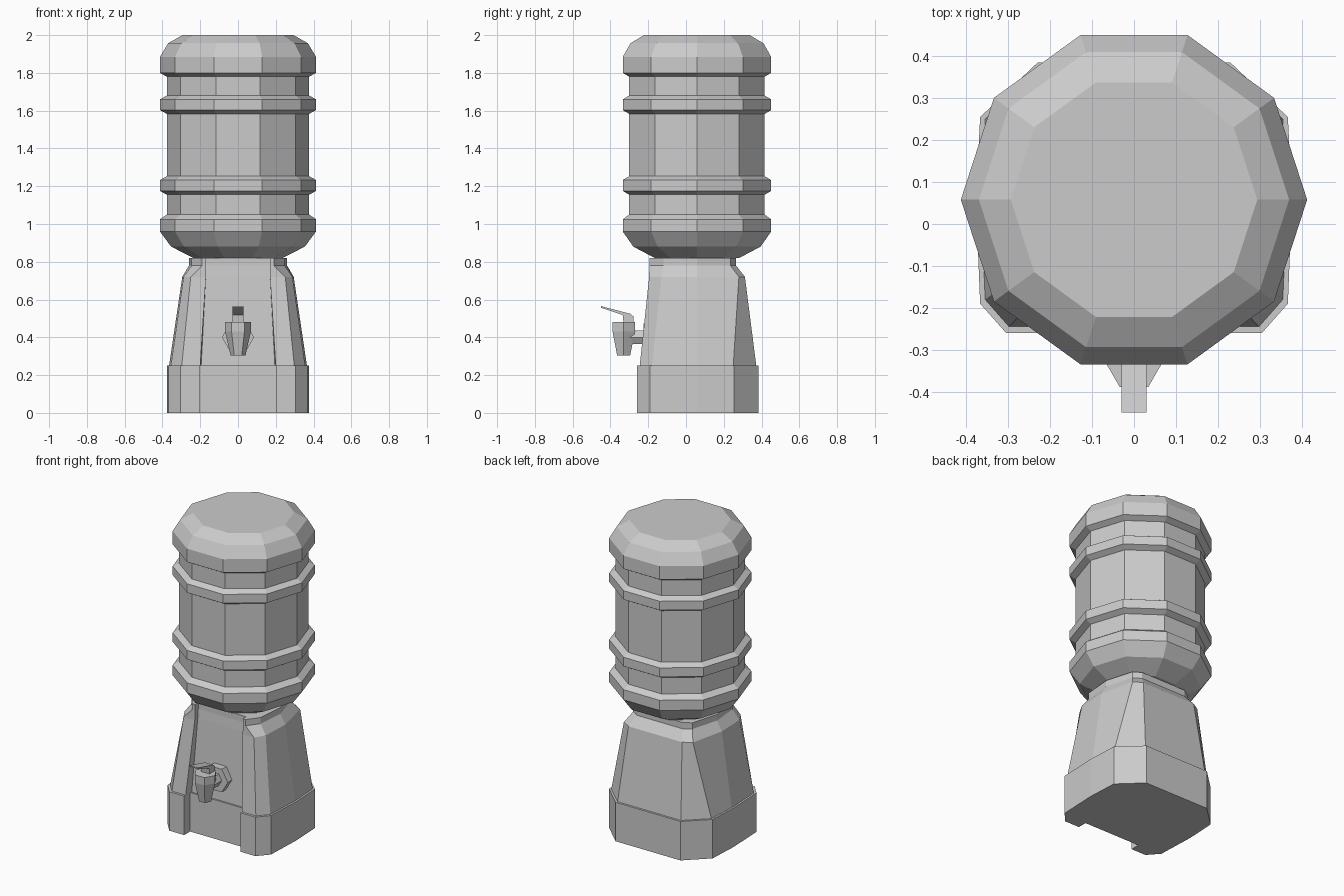
import bpy, bmesh, math

cube = bpy.data.objects.get("Cube")
if cube:
    bpy.data.objects.remove(cube, do_unlink=True)

grey = bpy.data.materials.new("plain_grey")
grey.use_nodes = True
grey.diffuse_color = (0.6, 0.6, 0.6, 1)
grey.node_tree.nodes["Principled BSDF"].inputs["Base Color"].default_value = (0.6, 0.6, 0.6, 1)


def loft(name, rings):
    """Skin a stack of closed rings of equal length and cap both ends."""
    bm = bmesh.new()
    loops = [[bm.verts.new(p) for p in ring] for ring in rings]
    n = len(loops[0])
    for low, high in zip(loops, loops[1:]):
        for i in range(n):
            j = (i + 1) % n
            bm.faces.new((low[i], low[j], high[j], high[i]))
    bm.faces.new(loops[0][::-1])
    bm.faces.new(loops[-1])
    bmesh.ops.recalc_face_normals(bm, faces=bm.faces)
    mesh = bpy.data.meshes.new(name)
    bm.to_mesh(mesh)
    bm.free()
    mesh.materials.append(grey)
    obj = bpy.data.objects.new(name, mesh)
    bpy.context.collection.objects.link(obj)
    return obj


def circle(sides, radius):
    return [(radius * math.cos(math.tau * i / sides),
             radius * math.sin(math.tau * i / sides)) for i in range(sides)]


def turned(name, sides, y, profile):
    """Upright faceted solid from (radius, height) pairs."""
    return loft(name, [[(a, y + b, z) for a, b in circle(sides, r)] for r, z in profile])


def mirrored(half, z):
    """Close a right-hand outline with its mirror image."""
    return [(x, y, z) for x, y in half] + [(-x, y, z) for x, y in reversed(half)]


# Ribbed ten-sided bottle
wide, body = 0.413, 0.377
profile = [(0.235, 0.82), (0.354, 0.88), (wide, 0.96), (wide, 1.025), (body, 1.05)]
for low, high in ((1.175, 1.233), (1.603, 1.66)):
    profile += [(body, low - 0.02), (wide, low), (wide, high), (body, high + 0.02)]
profile += [(body, 1.78), (wide, 1.80), (wide, 1.885), (0.37, 1.957), (0.294, 2.0)]
turned("bottle", 10, 0.058, profile)

# Stand outline: recess, pillar, side, chamfered back corner
foot = [(0.2, -0.2), (0.2, -0.26), (0.305, -0.26), (0.367, -0.19),
        (0.377, 0.058), (0.367, 0.255), (0.23, 0.385)]
waist = [(0.195, -0.19), (0.2, -0.245), (0.298, -0.245), (0.355, -0.18),
         (0.365, 0.058), (0.355, 0.25), (0.225, 0.372)]
shoulder = [(0.17, -0.165), (0.17, -0.195), (0.25, -0.195), (0.288, -0.13),
            (0.295, 0.058), (0.245, 0.28), (0.19, 0.312)]
neck = [(0.17, -0.16), (0.17, -0.194), (0.19, -0.194), (0.245, -0.12),
        (0.26, 0.058), (0.21, 0.235), (0.16, 0.265)]
loft("stand", [mirrored(foot, 0), mirrored(foot, 0.25), mirrored(waist, 0.25),
               mirrored(shoulder, 0.72), mirrored(neck, 0.78), mirrored(neck, 0.82)])

# Tap: wall flange, pipe, cup and lever
for name, radius, front, back in (("tap_flange", 0.085, -0.225, -0.17),
                                  ("tap_pipe", 0.042, -0.32, -0.2)):
    loft(name, [[(a, y, 0.4 + b) for a, b in circle(6, radius)] for y in (front, back)])
turned("tap_cup", 6, -0.33, [(0.04, 0.305), (0.068, 0.43), (0.068, 0.48)])
lever = [(-0.45, 0.565), (-0.45, 0.557), (-0.335, 0.518), (-0.33, 0.47),
         (-0.277, 0.47), (-0.277, 0.51), (-0.295, 0.525)]
loft("tap_lever", [[(x, y, z) for y, z in lever] for x in (-0.03, 0.03)])
